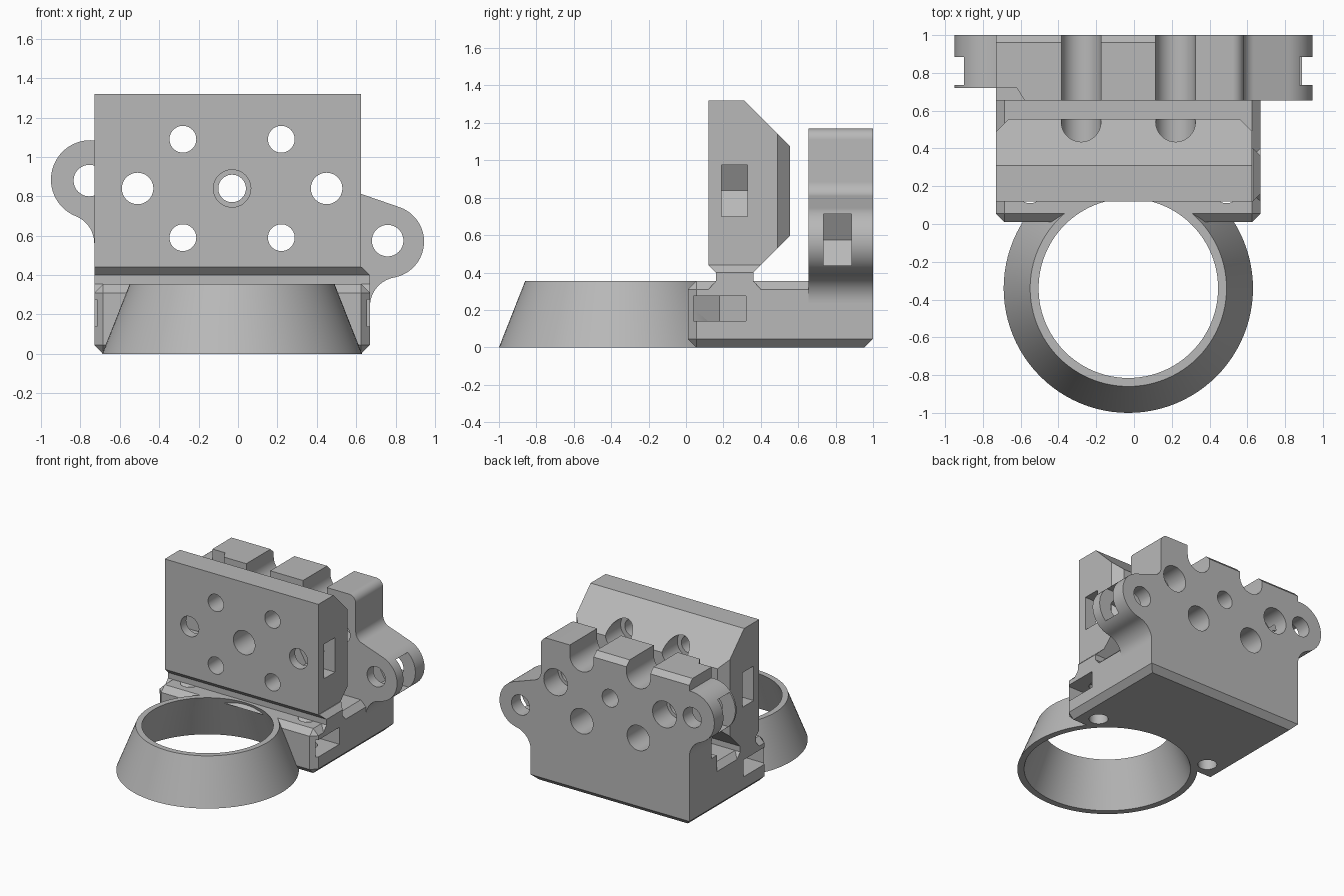
import bpy, bmesh
from math import sin, cos, radians, pi

if "Cube" in bpy.data.objects:
    bpy.data.objects.remove(bpy.data.objects["Cube"])

grey = bpy.data.materials.new("plain grey")
grey.use_nodes = True
grey.diffuse_color = (0.48, 0.48, 0.48, 1)
grey.node_tree.nodes["Principled BSDF"].inputs["Base Color"].default_value = grey.diffuse_color


def make_object(name, bm):
    bmesh.ops.recalc_face_normals(bm, faces=bm.faces)
    mesh = bpy.data.meshes.new(name)
    bm.to_mesh(mesh)
    bm.free()
    mesh.materials.append(grey)
    obj = bpy.data.objects.new(name, mesh)
    bpy.context.collection.objects.link(obj)
    return obj


def place(axis, u, v, w):
    """Put profile point (u, v) at depth w along the axis."""
    return {"X": (w, u, v), "Y": (u, w, v), "Z": (u, v, w)}[axis]


def prism(name, points, axis, start, end):
    bm = bmesh.new()
    rings = [[bm.verts.new(place(axis, u, v, w)) for u, v in points] for w in (start, end)]
    n = len(points)
    for ring in rings:
        bm.faces.new(ring)
    for i in range(n):
        j = (i + 1) % n
        bm.faces.new((rings[0][i], rings[0][j], rings[1][j], rings[1][i]))
    return make_object(name, bm)


def arc(cx, cy, r, a, b, steps=16):
    angles = [radians(a + (b - a) * i / steps) for i in range(steps + 1)]
    return [(cx + r * cos(t), cy + r * sin(t)) for t in angles]


def circle(cx, cy, r, steps=48, turn=0):
    return arc(cx, cy, r, turn, turn + 360, steps)[:-1]


def rect(x0, x1, y0, y1):
    return [(x0, y0), (x1, y0), (x1, y1), (x0, y1)]


def frustum(name, cx, cy, z0, z1, r0, r1, steps=96):
    bm = bmesh.new()
    rings = [[bm.verts.new((x, y, z)) for x, y in circle(cx, cy, r, steps)]
             for z, r in ((z0, r0), (z1, r1))]
    for ring in rings:
        bm.faces.new(ring)
    for i in range(steps):
        j = (i + 1) % steps
        bm.faces.new((rings[0][i], rings[0][j], rings[1][j], rings[1][i]))
    return make_object(name, bm)


def cut(obj, cutters):
    """Subtract each cutter, bake the result and discard the cutters."""
    for cutter in cutters:
        cutter.hide_render = True
        mod = obj.modifiers.new("cut", "BOOLEAN")
        mod.operation = "DIFFERENCE"
        mod.solver = "EXACT"
        mod.object = cutter
    deps = bpy.context.evaluated_depsgraph_get()
    deps.update()
    baked = bpy.data.meshes.new_from_object(obj.evaluated_get(deps))
    obj.modifiers.clear()
    obj.data = baked
    for cutter in cutters:
        bpy.data.objects.remove(cutter)


def hole(x, z, r, y0, y1):
    return prism("hole_cutter", circle(x, z, r), "Y", y0, y1)


LEFT, RIGHT = -0.73, 0.67
BACK, TOP = 1.0, 0.355
MID = -0.03
SIDE_X = (-0.51, 0.45)
PAIR_X = (-0.28, 0.22)
CH = 0.045

# Base block with chamfered outer edges
bm = bmesh.new()
bmesh.ops.create_cube(bm, size=1)
for v in bm.verts:
    v.co = (RIGHT if v.co.x > 0 else LEFT, BACK if v.co.y > 0 else 0.01, TOP if v.co.z > 0 else 0)


def chamfered(edge):
    a, b = (v.co for v in edge.verts)
    m = (a + b) / 2
    low, front = m.z < 0.01, m.y < 0.02
    return low or front or abs(a.y - b.y) > 0.5


bmesh.ops.bevel(bm, geom=[e for e in bm.edges if chamfered(e)], offset=CH,
                offset_type="OFFSET", segments=1, affect="EDGES")
base = make_object("base", bm)

# Base cuts: ring opening, vertical screw holes and side nut slots
cutters = [frustum("opening_cutter", MID, -0.34, -0.05, 0.40, 0.629, 0.458)]
for x, outer in ((-0.55, -0.9), (0.49, 0.9)):
    cutters.append(prism("hole_cutter", circle(x, 0.18, 0.07), "Z", -0.1, 0.5))
    inner = x + (0.08 if x < 0 else -0.08)
    tip = x + (0.16 if x < 0 else -0.16)
    cutters.append(prism("slot_cutter", [(outer, 0.04), (inner, 0.04), (tip, 0.18),
                                         (inner, 0.32), (outer, 0.32)], "Z", 0.14, 0.275))
cut(base, cutters)

# Tapered ring, hollow and open at both ends
ring = frustum("tapered_ring", MID, -0.34, 0, TOP, 0.66, 0.52)
cut(ring, [frustum("opening_cutter", MID, -0.34, -0.05, 0.40, 0.629, 0.458)])

# Neck joining base and front plate
neck = prism("neck", [(0.12, 0.31), (0.16, TOP), (0.16, 0.40), (0.12, 0.44),
                      (0.40, 0.44), (0.36, 0.40), (0.36, TOP), (0.40, 0.31)], "X", LEFT, RIGHT)
cut(neck, [prism("corner_cutter", [(0.63, 0.44), (0.63, 0.5), (0.75, 0.5), (0.75, 0.32)],
                 "Y", 0, 0.6)])

# Front plate with sloped back and chamfered rear corners
plate_right = 0.625
plate = prism("front_plate", [(0.12, 0.44), (0.12, 1.32), (0.31, 1.32), (0.555, 1.075),
                              (0.555, 0.595), (0.40, 0.44)], "X", LEFT, plate_right)
cutters = [hole(MID, 0.84, 0.095, 0, 0.7)]
for edge, s in ((LEFT, 1), (plate_right, -1)):
    cutters.append(prism("corner_cutter", [(edge, 0.49), (edge + s * 0.11, 0.60),
                                           (edge - s * 0.1, 0.60), (edge - s * 0.1, 0.39)],
                         "Z", 0.3, 1.4))
for x in SIDE_X:
    cutters.append(hole(x, 0.84, 0.08, 0, 0.7))
    s = 1 if x > 0 else -1
    a = x - s * 0.08
    cutters.append(prism("slot_cutter", [(x + s * 0.4, 0.70), (a, 0.70), (x - s * 0.16, 0.8375),
                                         (a, 0.975), (x + s * 0.4, 0.975)], "Y", 0.19, 0.33))
for x in PAIR_X:
    for z in (0.59, 1.09):
        cutters += [hole(x, z, 0.068, 0, 0.4), hole(x, z, 0.105, 0.36, 0.7)]
cut(plate, cutters)

# Rear wall outline with a rounded ear on each side
outline = [(LEFT, 0.24)]
outline += arc(0.82, 0.24, 0.15, 180, 100.3)
outline += arc(0.76, 0.57, 0.185, -79.7, 71, 32)[1:]
outline += arc(0.66, 0.885, 0.08, 251, 180)
outline += arc(0.52, 1.11, 0.06, 0, 90)
outline += [(LEFT, 1.17)]
outline += arc(-0.75, 0.885, 0.2, 84, 248.2, 32)
outline += arc(-0.88, 0.56, 0.15, 68.2, 0)[1:]
wall = prism("rear_wall", outline, "Y", 0.655, BACK)

# Rear wall cuts: bores, top channels, ear holes, nut slots and recess
cutters = [hole(MID, 0.84, 0.07, 0.5, 1.2)]
for x in SIDE_X:
    cutters += [hole(x, 0.84, 0.08, 0.5, 0.9), hole(x, 0.84, 0.105, 0.82, 1.2)]
for x in PAIR_X:
    cutters.append(hole(x, 0.59, 0.1, 0.5, 1.2))
    channel = arc(x, 1.09, 0.105, 180, 360, 32) + [(x + 0.105, 1.3), (x - 0.105, 1.3)]
    cutters.append(prism("channel_cutter", channel, "Y", 0.5, 1.2))
for x, z in ((-0.755, 0.88), (0.76, 0.575)):
    s = 1 if x > 0 else -1
    a = x - s * 0.08
    cutters.append(hole(x, z, 0.08, 0.5, 1.2))
    cutters.append(prism("slot_cutter", [(x + s * 0.4, z - 0.138), (a, z - 0.138), (x - s * 0.16, z),
                                         (a, z + 0.138), (x + s * 0.4, z + 0.138)], "Y", 0.735, 0.885))
cutters.append(prism("recess_cutter", [(-1.2, 0.5), (-0.55, 0.5), (-0.58, 0.655), (-0.62, 0.72),
                                       (-1.2, 0.72)], "Z", 0.44, 1.4))
cutters.append(prism("top_chamfer_cutter", [(0.90, 1.23), (1.06, 1.07), (1.06, 1.23)],
                     "X", -1.2, 0.3))
cut(wall, cutters)

# Smooth the curved surfaces and keep the edges sharp
bpy.ops.object.select_all(action="DESELECT")
for obj in (base, ring, neck, plate, wall):
    obj.select_set(True)
bpy.context.view_layer.objects.active = base
bpy.ops.object.shade_smooth_by_angle(angle=pi / 6)
